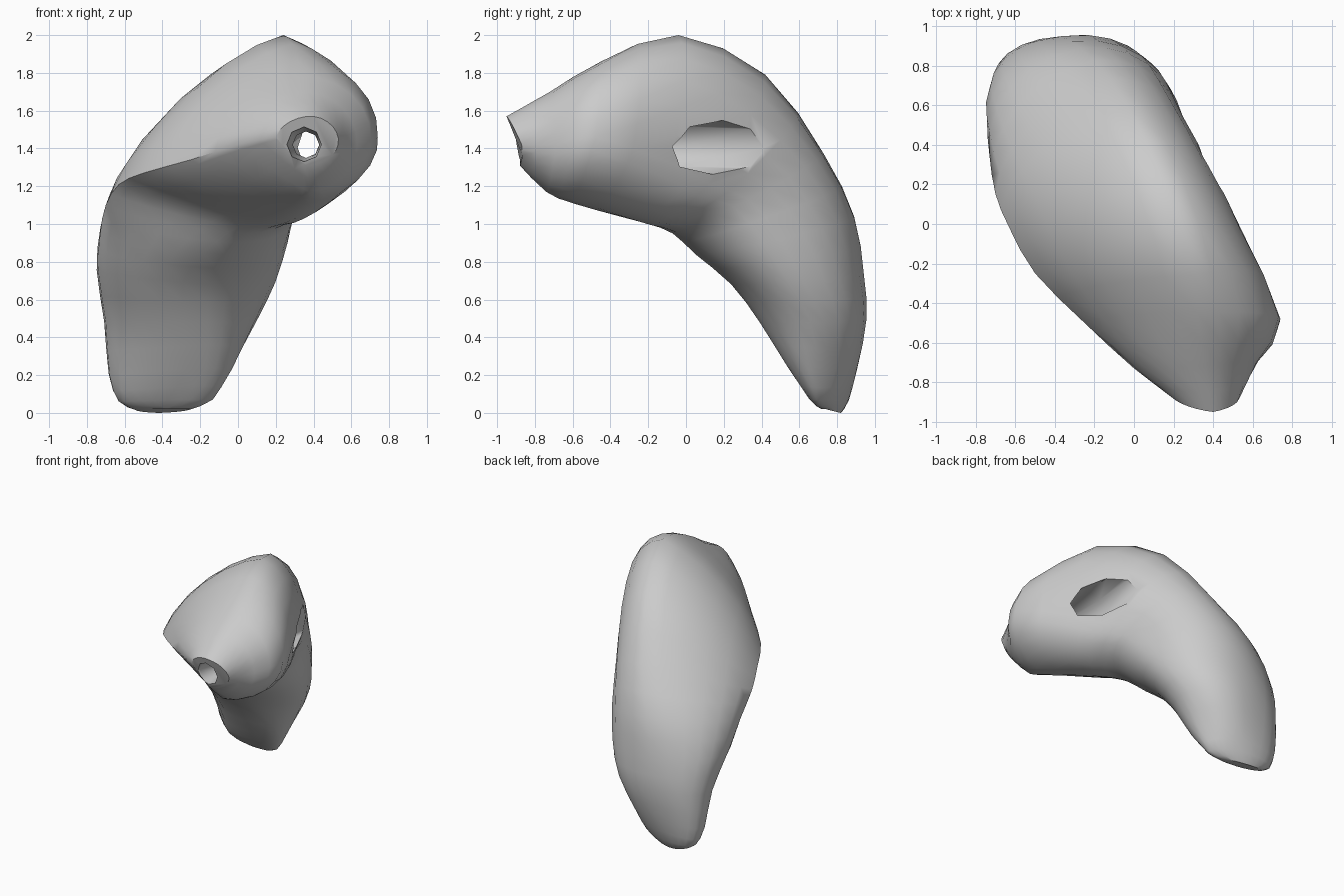
import bpy, bmesh, math
from mathutils import Vector

if "Cube" in bpy.data.objects:
    bpy.data.objects.remove(bpy.data.objects["Cube"])

grey = bpy.data.materials.new("stone grey")
grey.diffuse_color = (0.6, 0.6, 0.6, 1)
grey.use_nodes = True
grey.node_tree.nodes["Principled BSDF"].inputs["Base Color"].default_value = grey.diffuse_color

# Cross-sections from foot to snout tip: left, back/top, right, inner/bottom
SECTIONS = [
    ((-.54, .78, .02), (-.42, .82, .00), (-.25, .74, .02), (-.38, .72, .02)),
    ((-.63, .77, .06), (-.40, .86, .07), (-.14, .71, .07), (-.30, .66, .07)),
    ((-.68, .73, .20), (-.38, .91, .25), (-.07, .74, .22), (-.17, .54, .24)),
    ((-.70, .66, .48), (-.36, .95, .50), (.08, .73, .48), (-.16, .39, .48)),
    ((-.74, .51, .75), (-.34, .94, .74), (.19, .62, .70), (-.15, .24, .68)),
    ((-.73, .34, .95), (-.27, .89, 1.04), (.25, .50, .92), (-.07, .05, .84)),
    ((-.70, .15, 1.10), (-.12, .73, 1.37), (.30, .33, 1.13), (.03, -.07, .95)),
    ((-.63, -.02, 1.21), (.06, .42, 1.79), (.42, .12, 1.21), (.13, -.20, 1.00)),
    ((-.50, -.25, 1.27), (.24, -.04, 2.00), (.54, -.08, 1.32), (.24, -.35, 1.04)),
    ((-.25, -.50, 1.34), (.32, -.45, 1.86), (.74, -.48, 1.46), (.36, -.60, 1.11)),
    ((.00, -.73, 1.42), (.36, -.72, 1.70), (.63, -.69, 1.42), (.38, -.74, 1.17)),
    ((.20, -.88, 1.46), (.40, -.95, 1.57), (.53, -.87, 1.42), (.36, -.88, 1.31)),
]
# Squareness of each quarter, blended from the foot to the snout:
# left-back, back-right, right-inner, inner-left
FOOT = (0.92, 0.9, 1.1, 0.92)
SNOUT = (1.13, 1.04, 1.18, 1.8)
QUARTER = 6
STEPS = 2


def ring(corners, blend):
    pts = [Vector(c) for c in corners]
    c = sum(pts, Vector()) / 4
    out = []
    for q in range(4):
        a, b = pts[q] - c, pts[(q + 1) % 4] - c
        p = FOOT[q] + (SNOUT[q] - FOOT[q]) * blend
        for i in range(QUARTER):
            t = i / QUARTER * math.pi / 2
            out.append(c + a * max(math.cos(t), 0) ** p + b * math.sin(t) ** p)
    return out


def spline(p0, p1, p2, p3, t):
    return 0.5 * (2 * p1 + (p2 - p0) * t + (2 * p0 - 5 * p1 + 4 * p2 - p3) * t * t
                  + (3 * p1 - p0 - 3 * p2 + p3) * t ** 3)


def make_object(name, bm):
    bmesh.ops.recalc_face_normals(bm, faces=bm.faces)
    mesh = bpy.data.meshes.new(name)
    bm.to_mesh(mesh)
    bm.free()
    mesh.materials.append(grey)
    ob = bpy.data.objects.new(name, mesh)
    bpy.context.collection.objects.link(ob)
    return ob


def loft(name, rings):
    bm = bmesh.new()
    loops = [[bm.verts.new(p) for p in r] for r in rings]
    n = len(loops[0])
    for a, b in zip(loops, loops[1:]):
        for i in range(n):
            j = (i + 1) % n
            bm.faces.new((a[i], a[j], b[j], b[i]))
    bm.faces.new(loops[0])
    bm.faces.new(loops[-1])
    return make_object(name, bm)


# Bent body
base = [ring(s, min(max((k - 4) / 3, 0), 1)) for k, s in enumerate(SECTIONS)]
last = len(base) - 1
rings = []
for k in range(last):
    four = [base[min(max(k + d, 0), last)] for d in (-1, 0, 1, 2)]
    for s in range(STEPS):
        rings.append([spline(*p, s / STEPS) for p in zip(*four)])
rings.append(base[last])
body = loft("bent_body", rings)

# Tunnel from the snout tip to the long opening on the right side
TUNNEL = [(.35, -1.1, 1.43, .10), (.35, -.86, 1.42, .09), (.36, -.75, 1.42, .07),
          (.41, -.03, 1.41, .15), (.47, .6, 1.40, .13)]
cutter = loft("tunnel_cutter", [
    [Vector((x + r * math.cos(i * math.pi / 4), y, z + r * math.sin(i * math.pi / 4)))
     for i in range(8)] for x, y, z, r in TUNNEL])
cutter.hide_render = True

# Cut the tunnel and smooth the surface
cut = body.modifiers.new("tunnel", 'BOOLEAN')
cut.operation = 'DIFFERENCE'
cut.solver = 'EXACT'
cut.object = cutter
bpy.context.view_layer.objects.active = body
body.select_set(True)
bpy.ops.object.modifier_apply(modifier=cut.name)
bpy.data.objects.remove(cutter)
bpy.ops.object.shade_smooth_by_angle(angle=math.radians(45))
